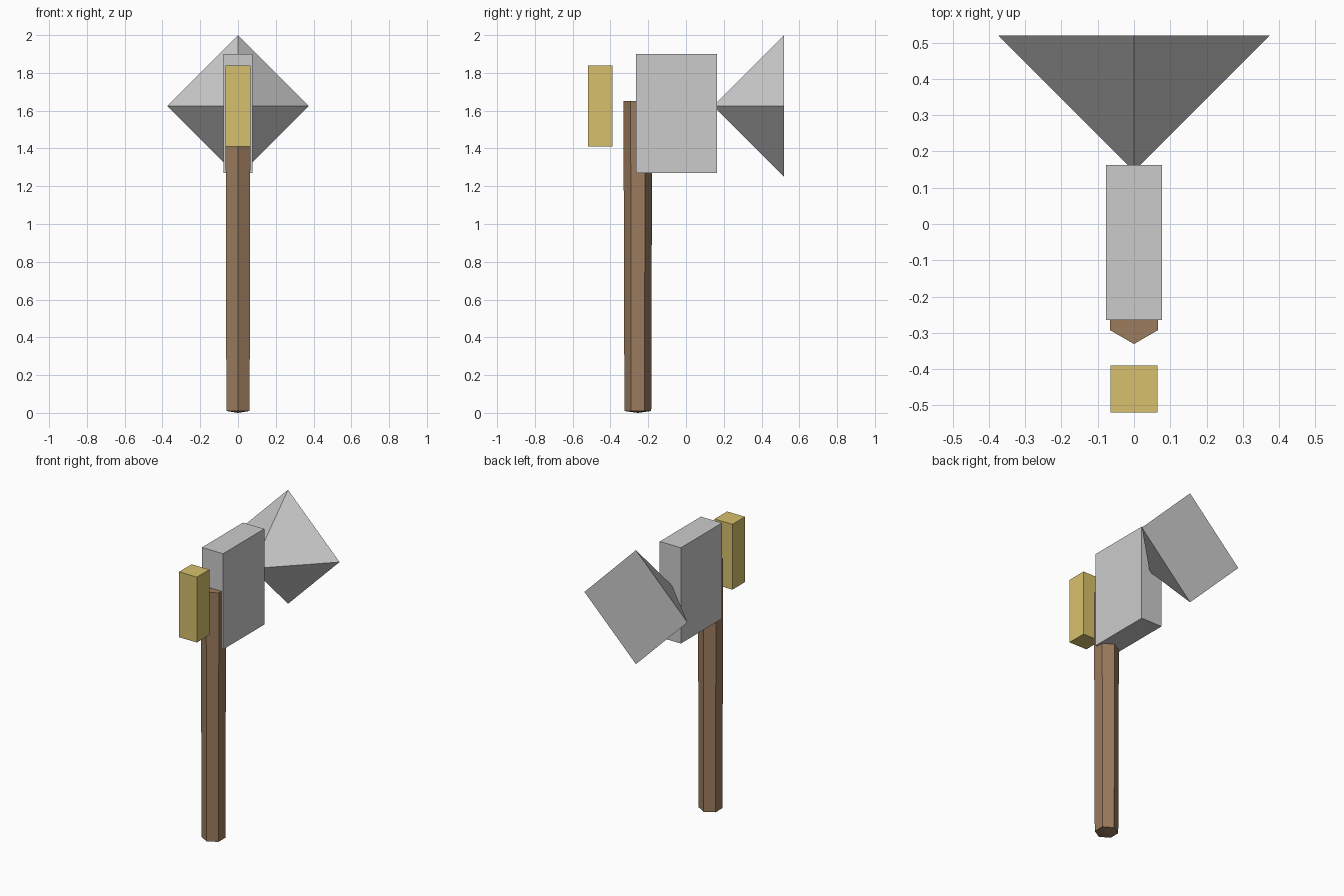
import bpy, bmesh
from mathutils import Matrix, Vector
from math import pi

if "Cube" in bpy.data.objects:
    bpy.data.objects.remove(bpy.data.objects["Cube"])


def finish(name, bm, color=None):
    bmesh.ops.recalc_face_normals(bm, faces=bm.faces[:])
    me = bpy.data.meshes.new(name)
    bm.to_mesh(me)
    bm.free()
    ob = bpy.data.objects.new(name, me)
    bpy.context.collection.objects.link(ob)
    if color:
        mat = bpy.data.materials.new(name + "_mat")
        mat.diffuse_color = color
        mat.use_nodes = True
        mat.node_tree.nodes["Principled BSDF"].inputs["Base Color"].default_value = mat.diffuse_color
        me.materials.append(mat)
    return ob


def box(name, lo, hi, color=None):
    lo, hi = Vector(lo), Vector(hi)
    bm = bmesh.new()
    m = Matrix.Translation((lo + hi) / 2) @ Matrix.Diagonal((*(hi - lo), 1))
    bmesh.ops.create_cube(bm, size=1, matrix=m)
    return finish(name, bm, color)


# Tapered six-sided wooden handle, a corner facing front, shallow pointed foot
bm = bmesh.new()
z0, z1 = 0.01, 1.65
m = Matrix.Translation((0, -0.255, (z0 + z1) / 2)) @ Matrix.Rotation(pi / 6, 4, 'Z')
bmesh.ops.create_cone(bm, cap_ends=True, segments=6, radius1=0.071, radius2=0.076,
                      depth=z1 - z0, matrix=m)
# make sure a corner lies on x = 0
if min(abs(v.co.x) for v in bm.verts) > 0.01:
    bmesh.ops.rotate(bm, verts=bm.verts[:], cent=(0, -0.255, 0),
                     matrix=Matrix.Rotation(pi / 6, 3, 'Z'))
bm.faces.ensure_lookup_table()
bottom = min(bm.faces, key=lambda f: f.calc_center_median().z)
foot = bmesh.ops.poke(bm, faces=[bottom])
foot["verts"][0].co.z = 0
finish("handle", bm, (0.33, 0.2, 0.11, 1))

# Head block
box("head_block", (-0.077, -0.265, 1.27), (0.077, 0.163, 1.9))

# Floating front block
box("front_block", (-0.065, -0.52, 1.41), (0.065, -0.39, 1.84), (0.68, 0.53, 0.15, 1))

# Pyramid at the back: apex in the block, diamond base facing +y
bm = bmesh.new()
r, zc, y_base = 0.375, 1.625, 0.52
base = [bm.verts.new((x * r, y_base, zc + z * r))
        for x, z in ((1, 0), (0, 1), (-1, 0), (0, -1))]
apex = bm.verts.new((0, 0.145, zc))
bm.faces.new(base)
for i in range(4):
    bm.faces.new((base[i], base[(i + 1) % 4], apex))
finish("back_pyramid", bm)
